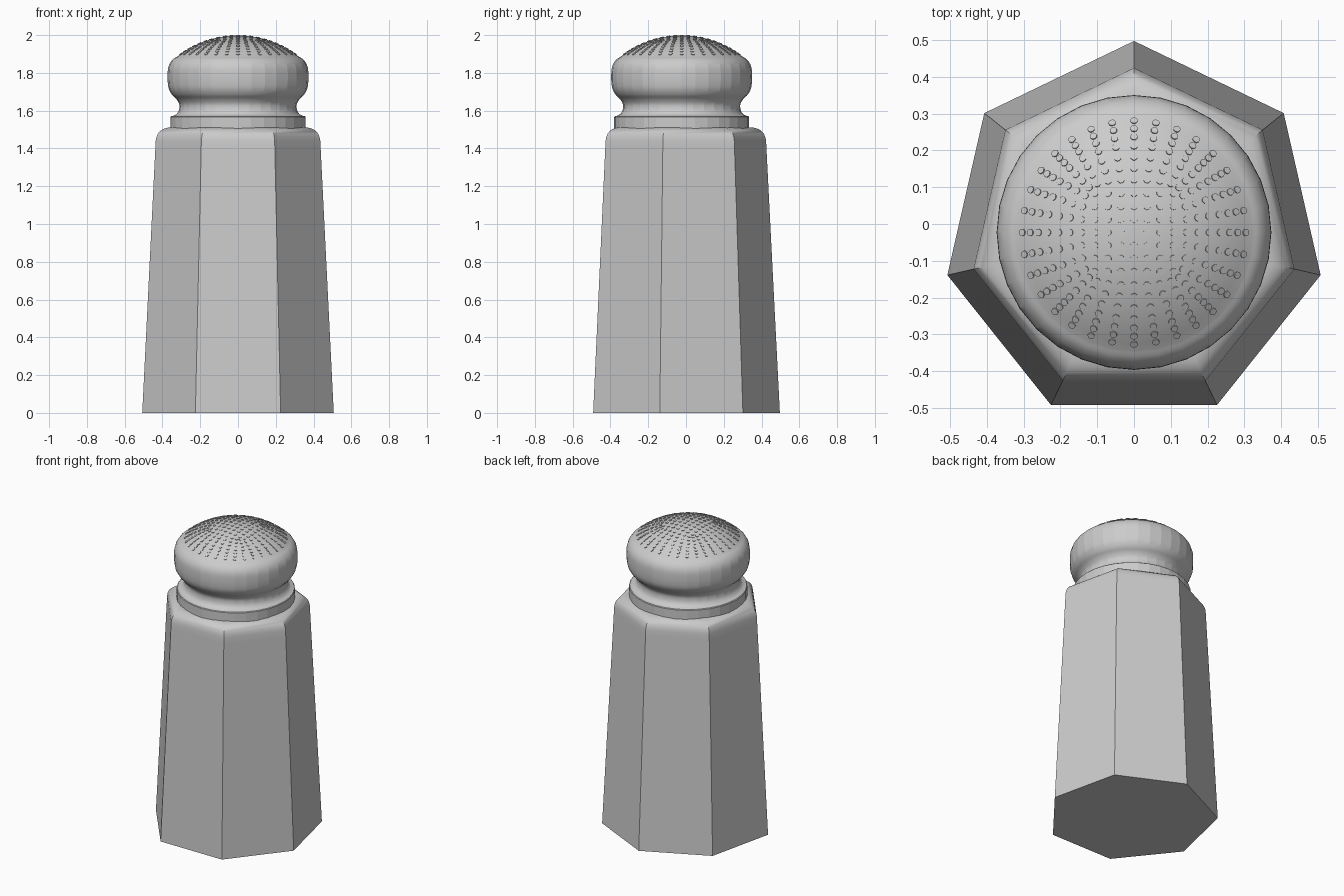
import bpy, bmesh, math
from mathutils import Vector, Matrix

if "Cube" in bpy.data.objects:
    bpy.data.objects.remove(bpy.data.objects["Cube"])

CY = -0.023  # axis of the shaker: the heptagon is centred by its bounding box

grey = bpy.data.materials.new("plain_grey")
grey.diffuse_color = (0.6, 0.6, 0.6, 1)
grey.use_nodes = True
grey.node_tree.nodes["Principled BSDF"].inputs["Base Color"].default_value = grey.diffuse_color


def finish(name, bm, angle):
    bmesh.ops.recalc_face_normals(bm, faces=bm.faces)
    me = bpy.data.meshes.new(name)
    bm.to_mesh(me)
    bm.free()
    me.materials.append(grey)
    me.shade_smooth()
    me.set_sharp_from_angle(angle=math.radians(angle))
    ob = bpy.data.objects.new(name, me)
    ob.location.y = CY
    bpy.context.collection.objects.link(ob)


def lathe(name, profile, sides, angle):
    """Stack of regular polygons, one per (radius, height), closed at both ends."""
    bm = bmesh.new()
    rings = []
    for r, z in profile:
        rings.append([bm.verts.new((r * math.cos(a), r * math.sin(a), z))
                      for a in (math.pi / 2 + 2 * math.pi * i / sides for i in range(sides))])
    for lo, hi in zip(rings, rings[1:]):
        for i in range(sides):
            j = (i + 1) % sides
            bm.faces.new((lo[i], lo[j], hi[j], hi[i]))
    bm.faces.new(rings[0][::-1])
    bm.faces.new(rings[-1])
    finish(name, bm, angle)


def smooth_curve(pts, steps=4):
    """Catmull-Rom refinement of a profile."""
    out = []
    p = [Vector(q) for q in [pts[0]] + pts + [pts[-1]]]
    for a, b, c, d in zip(p, p[1:], p[2:], p[3:]):
        for s in range(steps):
            t = s / steps
            out.append(0.5 * (2 * b + (c - a) * t + (2 * a - 5 * b + 4 * c - d) * t * t
                              + (3 * b - a - 3 * c + d) * t ** 3))
    return out + [p[-1]]


# Tapered seven-sided body with a rounded top edge
lathe("body", [(0.52, 0), (0.449, 1.40), (0.447, 1.44), (0.443, 1.46), (0.435, 1.478),
               (0.423, 1.492), (0.408, 1.502), (0.388, 1.509), (0.36, 1.512), (0.2, 1.512)], 7, 30)

# Collar ring, neck, bulb and domed top of the cap
DOME_R, TOP = 0.52, 1.998


def dome_z(r):
    return TOP - DOME_R + math.sqrt(DOME_R ** 2 - r * r)


bulb = [(0.345, 1.572), (0.328, 1.58), (0.315, 1.597), (0.31, 1.62), (0.313, 1.64),
        (0.327, 1.662), (0.35, 1.685), (0.366, 1.715), (0.372, 1.75), (0.373, 1.79),
        (0.37, 1.825), (0.36, 1.852), (0.343, 1.873), (0.322, dome_z(0.322))]
dome = [(r, dome_z(r)) for r in (0.30, 0.27, 0.24, 0.21, 0.18, 0.15, 0.12, 0.09, 0.06, 0.03, 0.004)]
lathe("cap", [(0.357, 1.46), (0.357, 1.567), (0.353, 1.571)] + smooth_curve(bulb) + dome, 32, 10)

# Sprinkle dots: square grid in the middle, 32 rays around it
spots = [(0.0355 * i, 0.0355 * j) for i in range(-3, 4) for j in range(-3, 4)]
inner = [(0, 0.143), (0.0355, 0.143), (0.07, 0.14), (0.1, 0.133), (0.122, 0.122)]
for quarter in range(4):
    turn = Matrix.Rotation(quarter * math.pi / 2, 2)
    for k in range(-4, 4):
        x, y = inner[abs(k)]
        start = Vector((math.copysign(x, k), y))
        a = math.radians(11.25 * k)
        end = 0.303 * Vector((math.sin(a), math.cos(a)))
        for t in (0, 0.195, 0.385, 0.57, 0.725, 0.865, 1):
            spots.append(tuple(turn @ start.lerp(end, t)))

bm = bmesh.new()
for x, y in spots:
    pos = Vector((x, y, dome_z(math.hypot(x, y))))
    normal = pos - Vector((0, 0, TOP - DOME_R))
    tilt = Vector((0, 0, 1)).rotation_difference(normal).to_matrix().to_4x4()
    bmesh.ops.create_cone(bm, cap_ends=True, segments=10, radius1=0.0098, radius2=0.0098,
                          depth=0.006, matrix=Matrix.Translation(pos) @ tilt)
finish("sprinkle_dots", bm, 30)
